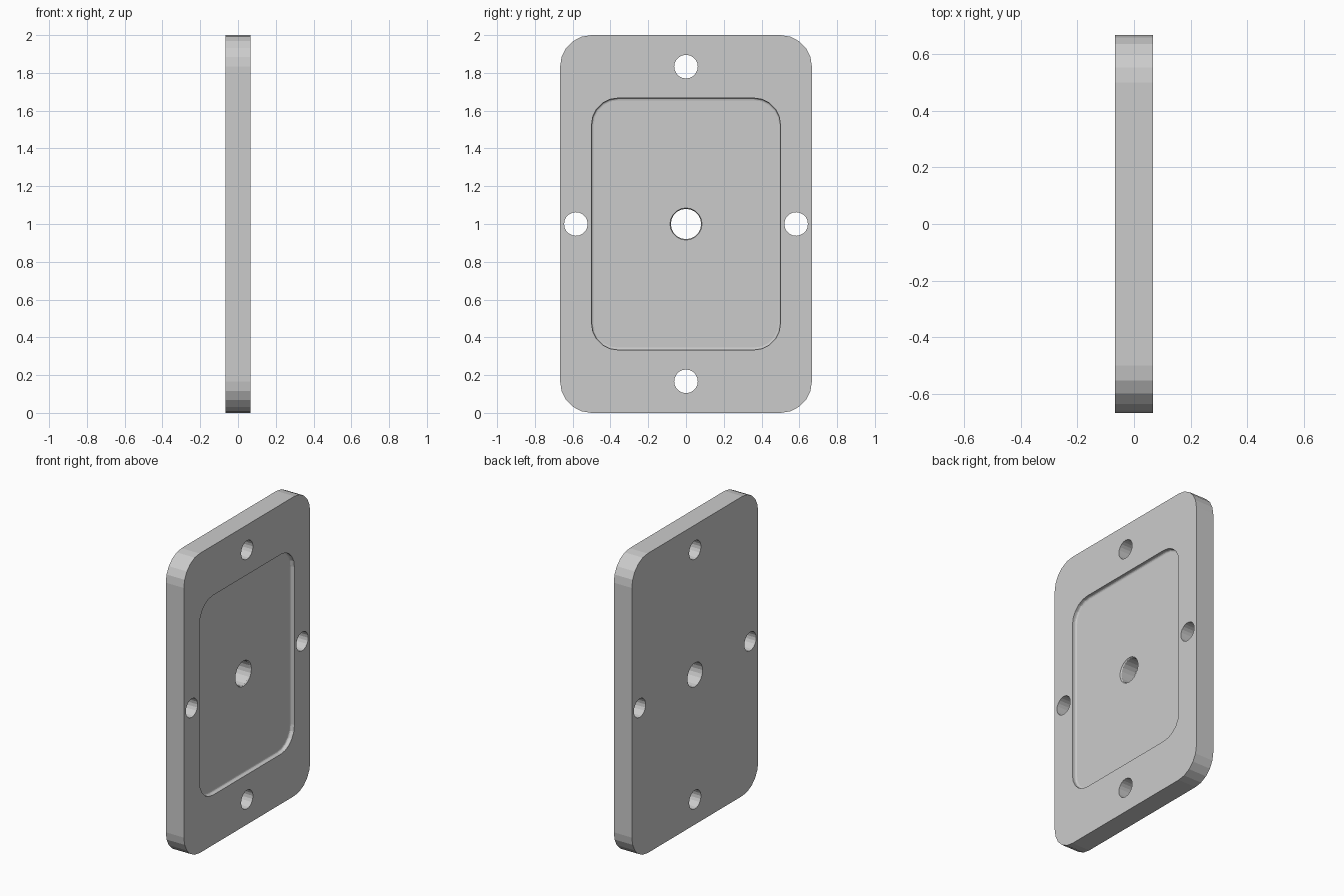
import bpy
import bmesh
from math import sin, cos, pi

cube = bpy.data.objects.get("Cube")
if cube:
    bpy.data.objects.remove(cube, do_unlink=True)

STEPS = 5          # segments per rounded corner
HALF = 0.0667      # half of the plate thickness
FLOOR = HALF - 0.027

grey = bpy.data.materials.new("plain grey")
grey.use_nodes = True
colour = (0.6, 0.6, 0.6, 1)
grey.diffuse_color = colour
grey.node_tree.nodes["Principled BSDF"].inputs["Base Color"].default_value = colour


def outline(half_y, half_z, radius):
    """Rounded rectangle in the yz plane; a circle when all sizes agree."""
    points = []
    for corner, (sy, sz) in enumerate([(1, 1), (-1, 1), (-1, -1), (1, -1)]):
        for step in range(STEPS + 1):
            a = (corner + step / STEPS) * pi / 2
            points.append((sy * (half_y - radius) + radius * cos(a),
                           sz * (half_z - radius) + radius * sin(a)))
    return points


def loft(name, half_y, half_z, radius, profile, y=0, z=1):
    """Solid along x from (x, inset) pairs."""
    bm = bmesh.new()
    rings = []
    for x, inset in profile:
        pts = outline(half_y - inset, half_z - inset, radius - inset)
        rings.append([bm.verts.new((x, y + p, z + q)) for p, q in pts])
    count = len(rings[0])
    for a, b in zip(rings, rings[1:]):
        for i in range(count):
            j = (i + 1) % count
            bm.faces.new((a[i], a[j], b[j], b[i]))
    bm.faces.new(rings[0])
    bm.faces.new(rings[-1])
    bmesh.ops.remove_doubles(bm, verts=bm.verts, dist=1e-5)
    bmesh.ops.recalc_face_normals(bm, faces=bm.faces)
    mesh = bpy.data.meshes.new(name)
    bm.to_mesh(mesh)
    bm.free()
    mesh.materials.append(grey)
    obj = bpy.data.objects.new(name, mesh)
    bpy.context.collection.objects.link(obj)
    return obj


# Plate with rounded corners
plate = loft("plate", 0.6667, 1, 0.1667, [(-HALF, 0), (HALF, 0)])

# Shallow pocket with a small fillet around its floor
fillet = 0.012
arc = [(FLOOR + fillet * (1 - cos(a)), fillet * (1 - sin(a)))
       for a in (k * pi / 6 for k in range(4))]
cutters = [loft("pocket_cutter", 0.5, 0.6667, 0.14, arc + [(0.1, 0)])]

# Centre hole, slightly eased where it meets the pocket floor
cutters.append(loft("centre_hole_cutter", 0.085, 0.085, 0.085,
                    [(-0.1, 0.005), (FLOOR - 0.008, 0.005), (FLOOR, 0), (0.1, 0)]))

# Four mounting holes in the rim
for y, z in [(0.583, 1), (-0.583, 1), (0, 0.167), (0, 1.833)]:
    cutters.append(loft("mounting_hole_cutter", 0.0625, 0.0625, 0.0625,
                        [(-0.1, 0), (0.1, 0)], y, z))

for cutter in cutters:
    mod = plate.modifiers.new(cutter.name, "BOOLEAN")
    mod.operation = "DIFFERENCE"
    mod.solver = "EXACT"
    mod.object = cutter

# Bake the cuts and drop the cutters
graph = bpy.context.evaluated_depsgraph_get()
finished = bpy.data.meshes.new_from_object(plate.evaluated_get(graph))
plate.modifiers.clear()
plate.data = finished
for cutter in cutters:
    bpy.data.objects.remove(cutter, do_unlink=True)
